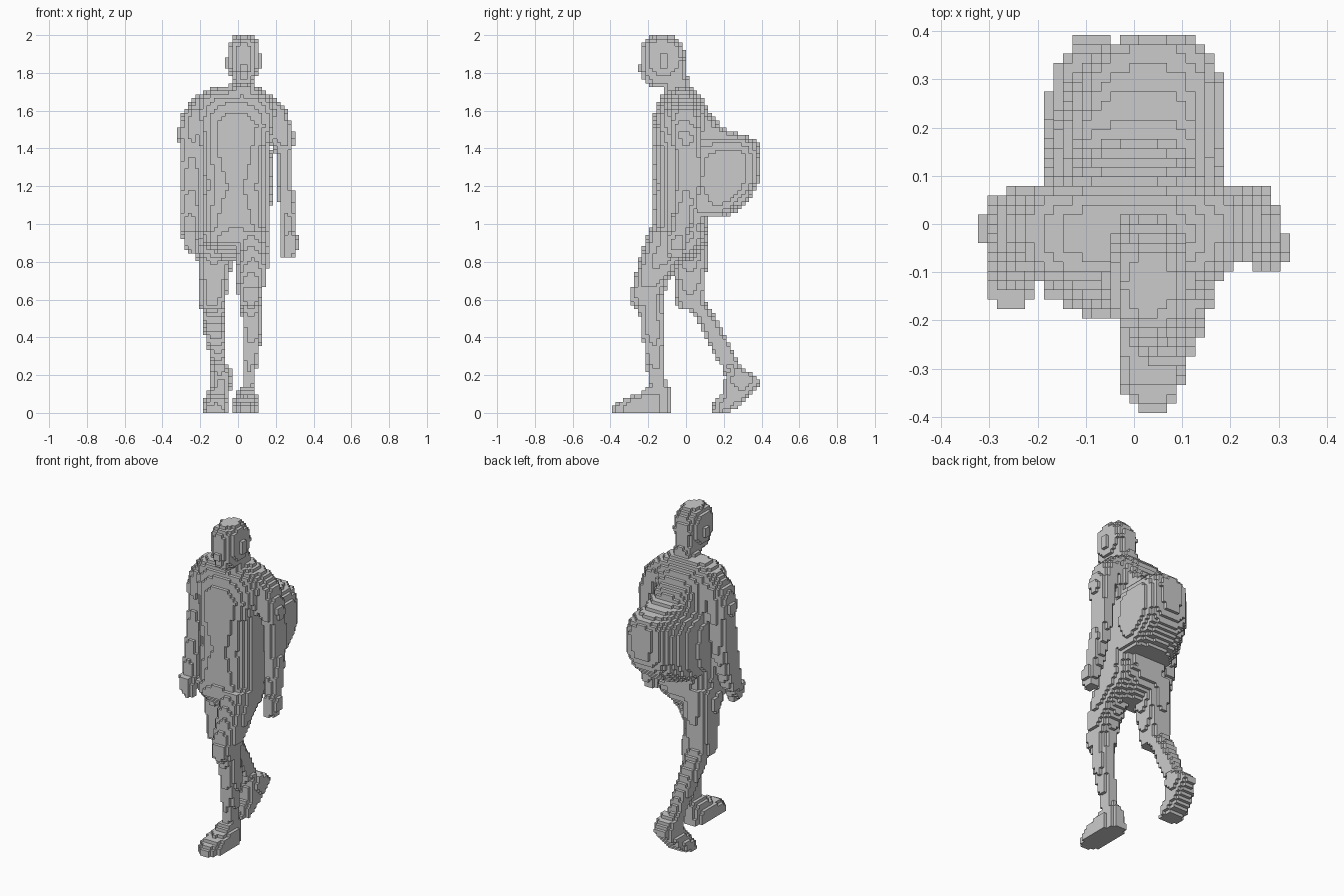
import bpy, math

# Block-style walking figure: every part is a stack of oval slices, filled with cubes
H = 2.0 / 102
taken = {}          # cell -> part name
parts = []


def lerp_slice(profile, z):
    for a, b in zip(profile, profile[1:]):
        if a[0] <= z <= b[0]:
            t = (z - a[0]) / (b[0] - a[0])
            return [p + (q - p) * t for p, q in zip(a[1:], b[1:])]
    return None


def stack(name, profile, power=2.2, skew=0.0):
    """profile rows: z, x min, x max, y min, y max (bottom to top); skew shifts x with depth"""
    if name not in parts:
        parts.append(name)
    for k in range(102):
        s = lerp_slice(profile, (k + 0.5) * H)
        if s is None:
            continue
        x0, x1, y0, y1 = s
        cx, cy = (x0 + x1) / 2, (y0 + y1) / 2
        rx, ry = max((x1 - x0) / 2, 0.006), max((y1 - y0) / 2, 0.006)
        for i in range(-16, 17):
            for j in range(-20, 20):
                y = (j + 0.5) * H
                u = abs(i * H - cx - skew * (y - .1)) / rx
                v = abs(y - cy) / ry
                if u < 1 and v < 1 and u ** power + v ** power <= 1:
                    taken.setdefault((i, j, k), name)


# Head, with face features and neck
stack("head", [(1.72, .0, .06, -.18, -.03), (1.76, -.03, .09, -.225, -.0),
               (1.82, -.05, .11, -.235, .0), (1.88, -.058, .12, -.24, .008),
               (1.94, -.05, .115, -.235, -.015), (1.98, -.03, .095, -.205, -.05),
               (2.0, -.01, .075, -.18, -.07)], 2.3)
stack("nose", [(1.80, .01, .05, -.26, -.2), (1.84, .01, .05, -.255, -.2), (1.86, .015, .045, -.24, -.2)], 4)
for x in (-.055, .115):
    stack("ears", [(1.83, x - .015, x + .015, -.13, -.09), (1.88, x - .018, x + .018, -.13, -.09)], 4)
stack("neck", [(1.64, -.07, .12, -.14, .08), (1.7, -.05, .105, -.12, .06),
               (1.74, -.04, .095, -.13, .025), (1.8, -.035, .09, -.14, 0)])

# Jacket and seat of the shorts
stack("torso", [(.8, -.1, .06, -.09, .02), (.86, -.17, .13, -.15, .09),
                (.91, -.2, .16, -.205, .115), (1.0, -.205, .17, -.18, .125),
                (1.2, -.2, .172, -.168, .125), (1.4, -.205, .172, -.18, .125),
                (1.52, -.215, .2, -.182, .125), (1.6, -.23, .21, -.165, .115),
                (1.66, -.23, .195, -.14, .09), (1.7, -.19, .15, -.105, .06),
                (1.72, -.14, .11, -.08, .04)], 2.3)

# Arms
stack("right_arm", [(.95, -.31, -.205, -.145, -.03), (1.05, -.31, -.195, -.13, .01),
                    (1.2, -.312, -.185, -.105, .05), (1.4, -.312, -.175, -.085, .07),
                    (1.5, -.32, -.16, -.095, .075), (1.6, -.288, -.13, -.095, .075),
                    (1.68, -.225, -.1, -.06, .05)], 2.1)
stack("right_hand", [(.84, -.26, -.21, -.16, -.11), (.88, -.285, -.21, -.185, -.09),
                     (.97, -.305, -.215, -.17, -.05)], 2.4)
stack("left_arm", [(.95, .23, .303, -.08, .02), (1.05, .222, .303, -.07, .045),
                   (1.2, .208, .293, -.055, .08), (1.38, .195, .292, -.06, .082),
                   (1.47, .165, .3, -.085, .08), (1.6, .13, .26, -.09, .075),
                   (1.68, .1, .18, -.06, .05)], 2.2)
stack("left_hand", [(.82, .235, .3, -.09, -.02), (.9, .235, .325, -.1, .0),
                    (.97, .235, .305, -.085, .02)], 2.6)

# Backpack: wedge-shaped, swung a little sideways, rounding off toward the rear
stack("backpack", [(1.03, -.13, .13, -.1, .15), (1.05, -.155, .155, -.1, .24),
                   (1.09, -.175, .17, -.13, .3), (1.15, -.18, .175, -.14, .355),
                   (1.22, -.182, .18, -.14, .385), (1.36, -.178, .175, -.14, .395),
                   (1.41, -.165, .16, -.14, .392), (1.44, -.145, .14, -.14, .37),
                   (1.47, -.13, .12, -.13, .31), (1.51, -.14, .14, -.13, .19),
                   (1.6, -.15, .145, -.1, .125), (1.68, -.1, .1, -.06, .08)], 2.6, .15)

# Forward leg, with loose shorts ending at the knee
stack("left_shorts_leg", [(.56, .0, .125, -.28, -.12), (.62, .0, .13, -.305, -.12),
                          (.7, -.005, .145, -.275, -.09), (.8, -.012, .162, -.25, -.025),
                          (.88, -.015, .165, -.225, .075), (.96, -.025, .168, -.2, .12)], 2.3)
stack("left_lower_leg", [(.08, .02, .09, -.21, -.09), (.15, .02, .085, -.2, -.105),
                         (.3, .02, .11, -.215, -.12), (.42, .025, .125, -.235, -.115),
                         (.5, .02, .125, -.245, -.12), (.6, .01, .12, -.28, -.12)])
stack("left_shoe", [(0, -.035, .11, -.395, -.075), (.04, -.035, .11, -.39, -.075),
                    (.07, -.025, .105, -.34, -.08), (.1, -.01, .1, -.25, -.08),
                    (.14, .01, .09, -.21, -.09)], 2.5)

# Trailing leg, heel lifted
stack("right_shorts_leg", [(.54, -.2, -.065, -.045, .11), (.62, -.205, -.06, -.06, .105),
                           (.7, -.21, -.045, -.06, .105), (.8, -.215, -.03, -.07, .112),
                           (.88, -.22, -.02, -.12, .115), (.96, -.21, -.02, -.18, .12)], 2.3)
stack("right_lower_leg", [(.18, -.14, -.05, .21, .32), (.23, -.145, -.055, .2, .295),
                          (.3, -.15, -.065, .155, .26), (.4, -.175, -.065, .1, .215),
                          (.5, -.19, -.07, .05, .165), (.6, -.195, -.07, -.02, .1)])
stack("right_shoe", [(0, -.185, -.06, .13, .22), (.03, -.185, -.055, .135, .28),
                     (.07, -.18, -.05, .155, .325), (.1, -.17, -.045, .19, .355),
                     (.14, -.15, -.035, .2, .39), (.17, -.145, -.03, .2, .398),
                     (.21, -.145, -.03, .22, .35), (.235, -.14, -.04, .22, .3)], 2.2)

# Skin each part with the cube faces that are open to the air
SIDES = [((1, 0, 0), [(1, 0, 0), (1, 1, 0), (1, 1, 1), (1, 0, 1)]),
         ((-1, 0, 0), [(0, 0, 0), (0, 0, 1), (0, 1, 1), (0, 1, 0)]),
         ((0, 1, 0), [(0, 1, 0), (0, 1, 1), (1, 1, 1), (1, 1, 0)]),
         ((0, -1, 0), [(0, 0, 0), (1, 0, 0), (1, 0, 1), (0, 0, 1)]),
         ((0, 0, 1), [(0, 0, 1), (1, 0, 1), (1, 1, 1), (0, 1, 1)]),
         ((0, 0, -1), [(0, 0, 0), (0, 1, 0), (1, 1, 0), (1, 0, 0)])]
for name in parts:
    index, faces = {}, []
    for (i, j, k), owner in taken.items():
        if owner != name:
            continue
        for (dx, dy, dz), quad in SIDES:
            if (i + dx, j + dy, k + dz) not in taken:
                faces.append([index.setdefault((i + a, j + b, k + c), len(index))
                              for a, b, c in quad])
    if not faces:
        continue
    mesh = bpy.data.meshes.new(name)
    mesh.from_pydata([((i - .5) * H, j * H, k * H) for i, j, k in index], [], faces)
    bpy.context.collection.objects.link(bpy.data.objects.new(name, mesh))
